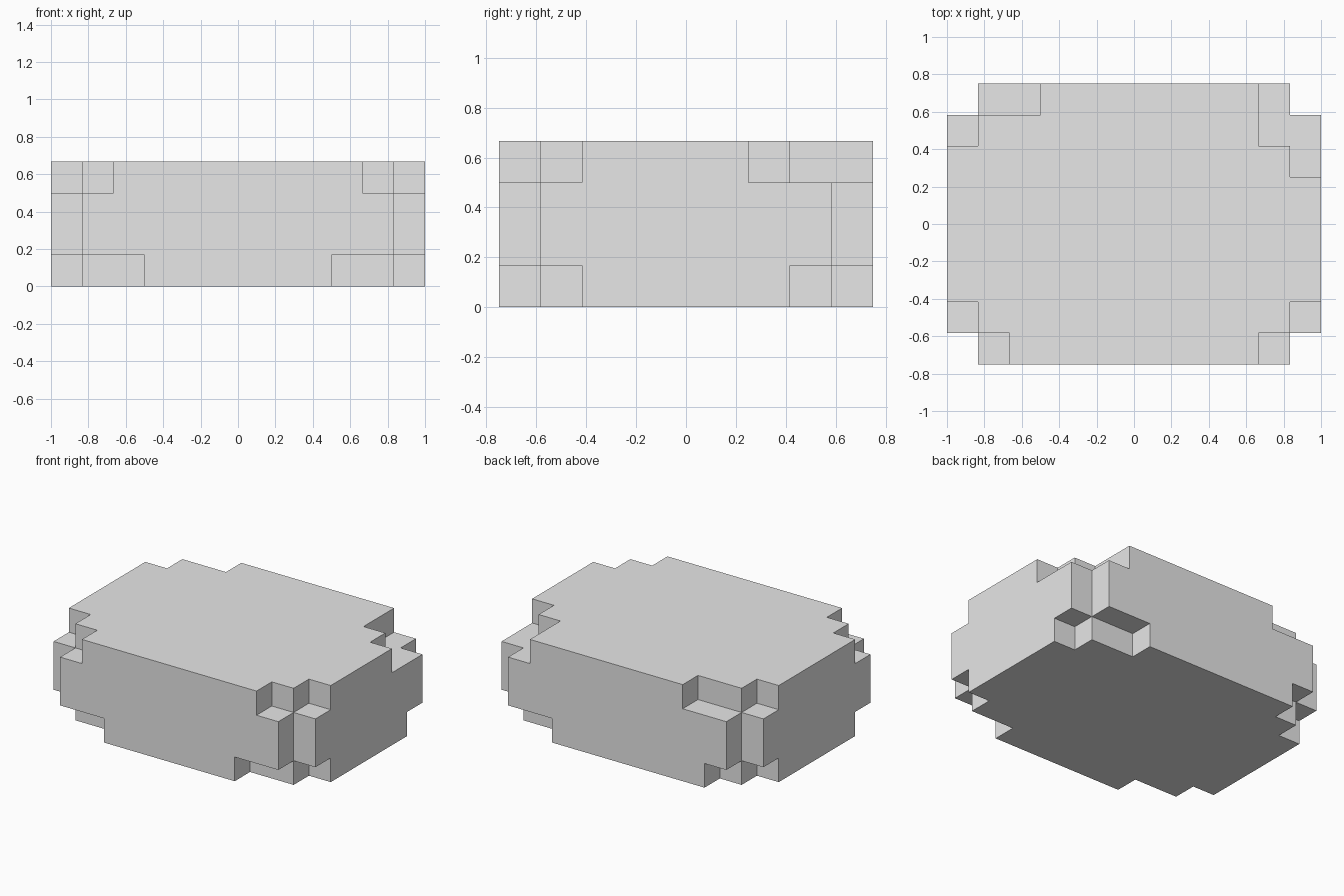
import bpy
import bmesh
import math
from mathutils import Vector

cube = bpy.data.objects.get("Cube")
if cube:
    bpy.data.objects.remove(cube, do_unlink=True)

U = 1 / 6                 # size of one block
NX, NY, NZ = 12, 9, 4     # blocks along each axis

# One flat grey
grey = bpy.data.materials.new("stone_grey")
grey.use_nodes = True
grey.diffuse_color = (0.8, 0.8, 0.8, 1)
grey.node_tree.nodes["Principled BSDF"].inputs["Base Color"].default_value = (0.8, 0.8, 0.8, 1)

# Solid slab of blocks
blocks = {(i, j, k) for i in range(NX) for j in range(NY) for k in range(NZ)}


def notch(sx, sy, k, cells):
    """Remove cells counted inward from the corner on side sx, sy at level k."""
    for a, b in cells:
        i = NX - 1 - a if sx > 0 else a
        j = NY - 1 - b if sy > 0 else b
        blocks.discard((i, j, k))


SHORT = [(1, 0), (0, 1)]
LONG = [(1, 0), (2, 0), (0, 1)]
DEEP = [(1, 0), (1, 1), (0, 1), (0, 2)]

# Missing corner columns over the full height
for sx in (-1, 1):
    for sy in (-1, 1):
        for k in range(NZ):
            notch(sx, sy, k, [(0, 0)])

# Worn corners of the bottom and top layers
bottom = {(-1, -1): LONG, (1, -1): LONG, (-1, 1): SHORT, (1, 1): LONG}
top = {(-1, -1): SHORT, (1, -1): SHORT, (-1, 1): LONG, (1, 1): DEEP}
for layer, k in ((bottom, 0), (top, NZ - 1)):
    for (sx, sy), cells in layer.items():
        notch(sx, sy, k, cells)

# Skin: one quad wherever a block meets open air
bm = bmesh.new()
centre = Vector((NX / 2, NY / 2, 0))
for cell in sorted(blocks):
    for axis in range(3):
        for s in (-1, 1):
            n = Vector((0, 0, 0))
            n[axis] = s
            if tuple(int(c + d) for c, d in zip(cell, n)) in blocks:
                continue
            u = Vector((0, 0, 0))
            u[(axis + 1) % 3] = 0.5
            v = n.cross(u)
            mid = Vector(cell) + Vector((0.5, 0.5, 0.5)) + n * 0.5 - centre
            corners = (mid - u - v, mid + u - v, mid + u + v, mid - u + v)
            bm.faces.new([bm.verts.new(p * U) for p in corners])

# Weld and merge coplanar quads into clean flat faces
bmesh.ops.remove_doubles(bm, verts=bm.verts[:], dist=0.001)
bmesh.ops.dissolve_limit(bm, angle_limit=math.radians(1),
                         verts=bm.verts[:], edges=bm.edges[:])
bmesh.ops.recalc_face_normals(bm, faces=bm.faces[:])

mesh = bpy.data.meshes.new("stone_block")
bm.to_mesh(mesh)
bm.free()
mesh.materials.append(grey)
bpy.context.collection.objects.link(bpy.data.objects.new("stone_block", mesh))
